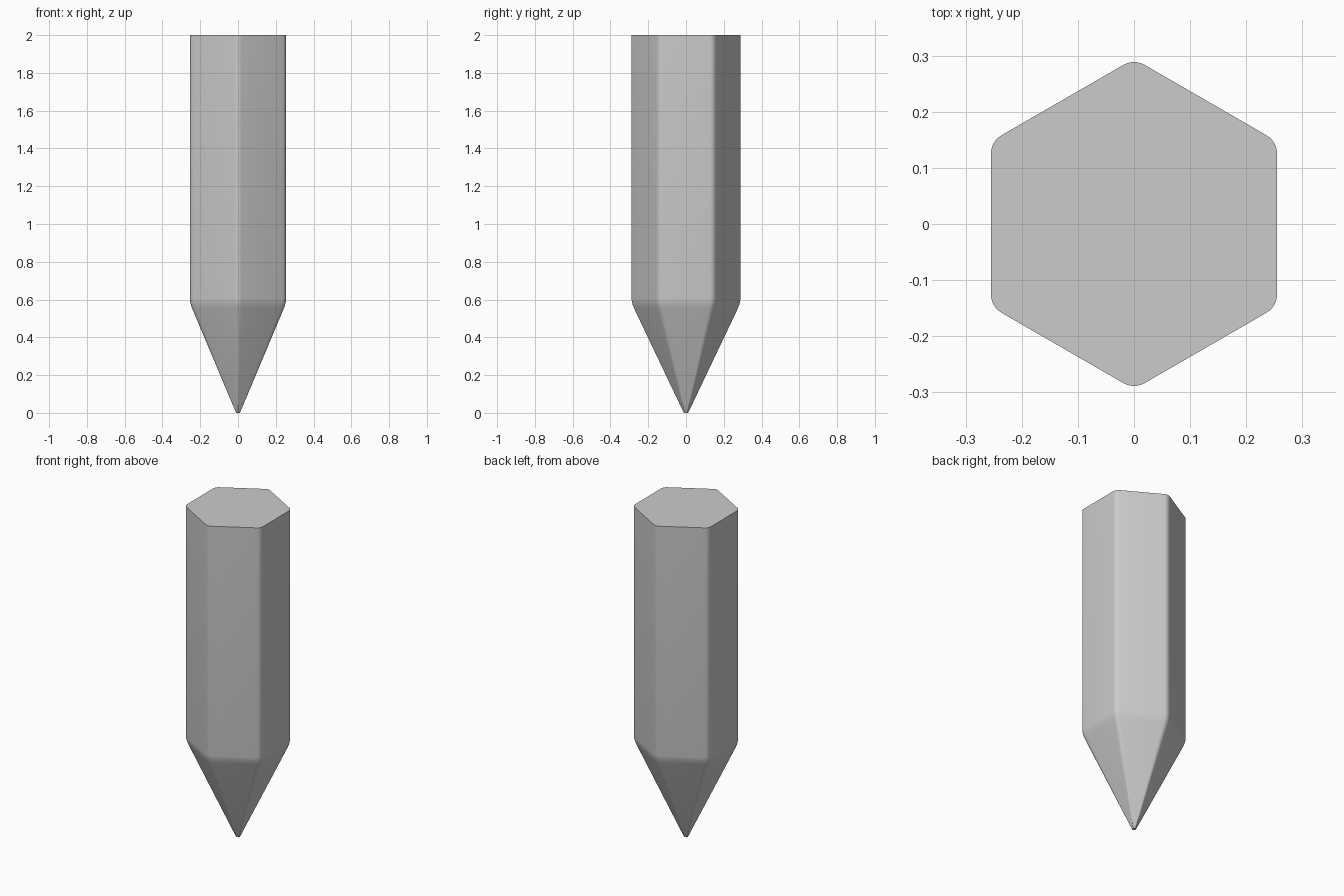
import bpy, bmesh
from math import cos, sin, pi, radians

if "Cube" in bpy.data.objects:
    bpy.data.objects.remove(bpy.data.objects["Cube"])

APOTHEM, FILLET, STEPS = 0.255, 0.037, 5


def rounded_hexagon():
    """Outline of a hexagon with filleted corners, pointing along +/-y."""
    points = []
    reach = (APOTHEM - FILLET) / cos(pi / 6)
    for side in range(6):
        a = pi / 6 + side * pi / 3
        for i in range(STEPS + 1):
            t = a - pi / 6 + (pi / 3) * i / STEPS
            points.append((reach * cos(a) + FILLET * cos(t),
                           reach * sin(a) + FILLET * sin(t)))
    return points


# Height and scale of each ring: blunt tip, taper, soft shoulder, straight shaft
rings = [(0.0, 0.04), (0.555, 0.955), (0.572, 0.977),
         (0.588, 0.992), (0.605, 1.0), (2.0, 1.0)]

bm = bmesh.new()
outline = rounded_hexagon()
loops = [[bm.verts.new((x * s, y * s, z)) for x, y in outline] for z, s in rings]
n = len(outline)
for low, high in zip(loops, loops[1:]):
    for i in range(n):
        j = (i + 1) % n
        bm.faces.new((low[i], low[j], high[j], high[i]))

# Flat end caps
bm.faces.new(loops[0][::-1])
bm.faces.new(loops[-1])

mesh = bpy.data.meshes.new("pointed_hex_post")
bm.to_mesh(mesh)
bm.free()
post = bpy.data.objects.new("pointed_hex_post", mesh)
bpy.context.collection.objects.link(post)

# Smooth fillets, sharp cap edges
bpy.context.view_layer.objects.active = post
post.select_set(True)
bpy.ops.object.shade_smooth_by_angle(angle=radians(30))
